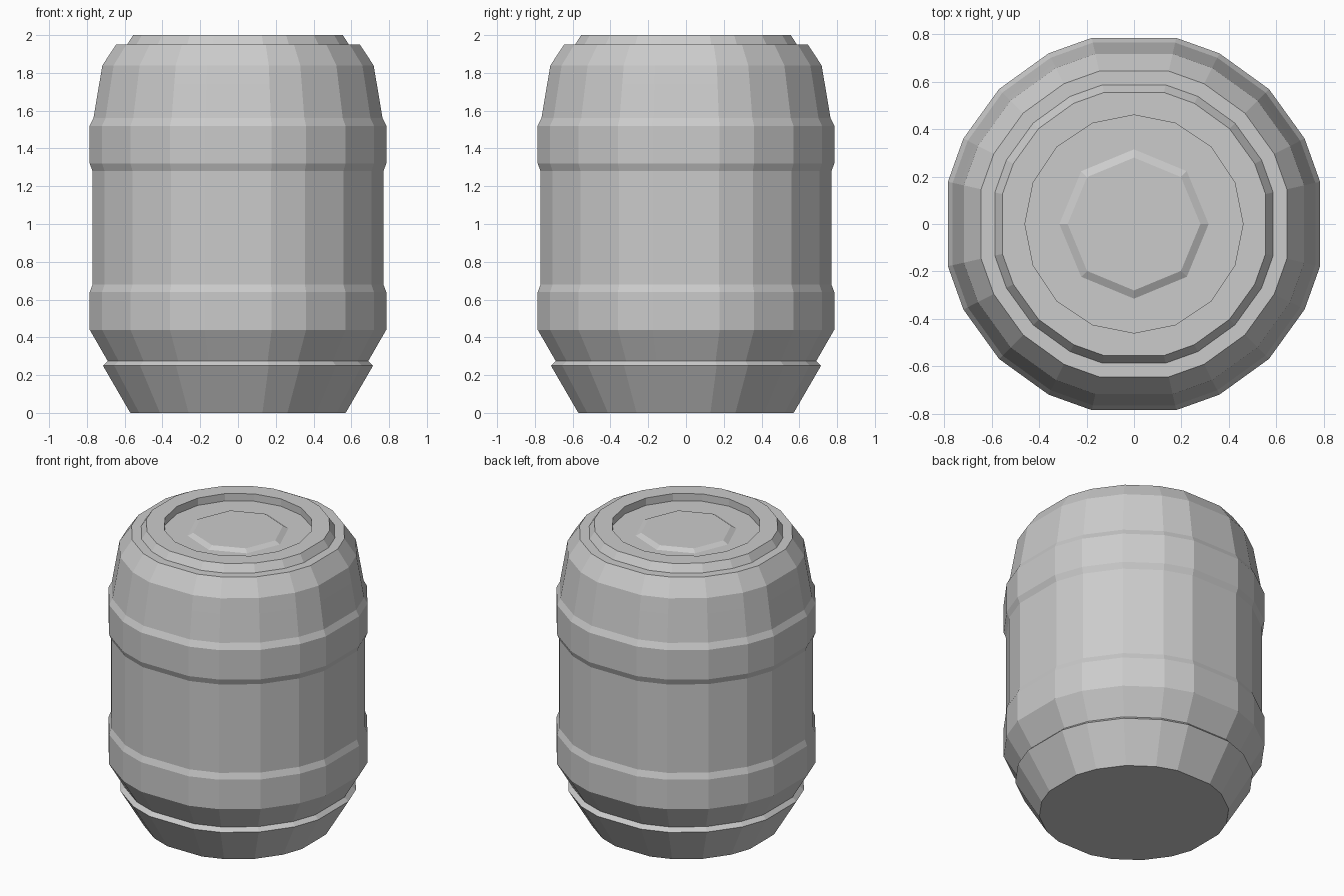
import bpy, bmesh, math

if "Cube" in bpy.data.objects:
    bpy.data.objects.remove(bpy.data.objects["Cube"])

def ring(bm, r, z, angles):
    return [bm.verts.new((r * math.cos(a), r * math.sin(a), z)) for a in angles]

def skin(bm, a, b):
    n = len(a)
    for i in range(n):
        j = (i + 1) % n
        bm.faces.new((a[i], a[j], b[j], b[i]))

def loop_edges(bm, loop):
    out = []
    for i, v in enumerate(loop):
        w = loop[(i + 1) % len(loop)]
        out.append(bm.edges.get((v, w)) or bm.edges.new((v, w)))
    return out

def fill_between(bm, a, b):
    bmesh.ops.triangle_fill(bm, use_beauty=True, use_dissolve=False,
                            edges=loop_edges(bm, a) + loop_edges(bm, b))

def regular(n):
    return [2 * math.pi * i / n for i in range(n)]

# 20-sided barrel outline, with a wide flat facing each axis
SIDES = [math.radians(q * 90 + a) for q in range(4) for a in (12.8, 26.6, 45, 63.4, 77.2)]

# Half-width of the flats and height, bottom to rim
PROFILE = [(0.57, 0), (0.715, 0.25), (0.69, 0.275), (0.785, 0.44), (0.785, 0.64),
           (0.77, 0.68), (0.77, 1.28), (0.785, 1.32), (0.785, 1.52), (0.765, 1.56),
           (0.735, 1.74), (0.718, 1.84), (0.645, 1.95), (0.587, 1.95), (0.555, 2.0)]

bm = bmesh.new()

# Barrel shell and base
rings = [ring(bm, w / math.cos(math.radians(12.8)), z, SIDES) for w, z in PROFILE]
bm.faces.new(rings[0][::-1])
for low, high in zip(rings, rings[1:]):
    skin(bm, low, high)

# Flat rim and recessed lid
lip = ring(bm, 0.46, 2.0, regular(16))
floor = ring(bm, 0.46, 1.95, regular(16))
skin(bm, lip, floor)
fill_between(bm, rings[-1], lip)

# Raised octagonal panel in the lid
panel_base = ring(bm, 0.315, 1.95, regular(8))
panel_top = ring(bm, 0.28, 1.968, regular(8))
fill_between(bm, floor, panel_base)
skin(bm, panel_base, panel_top)
bm.faces.new(panel_top)

bmesh.ops.recalc_face_normals(bm, faces=bm.faces)
mesh = bpy.data.meshes.new("barrel")
bm.to_mesh(mesh)
bm.free()
barrel = bpy.data.objects.new("barrel", mesh)
bpy.context.collection.objects.link(barrel)
